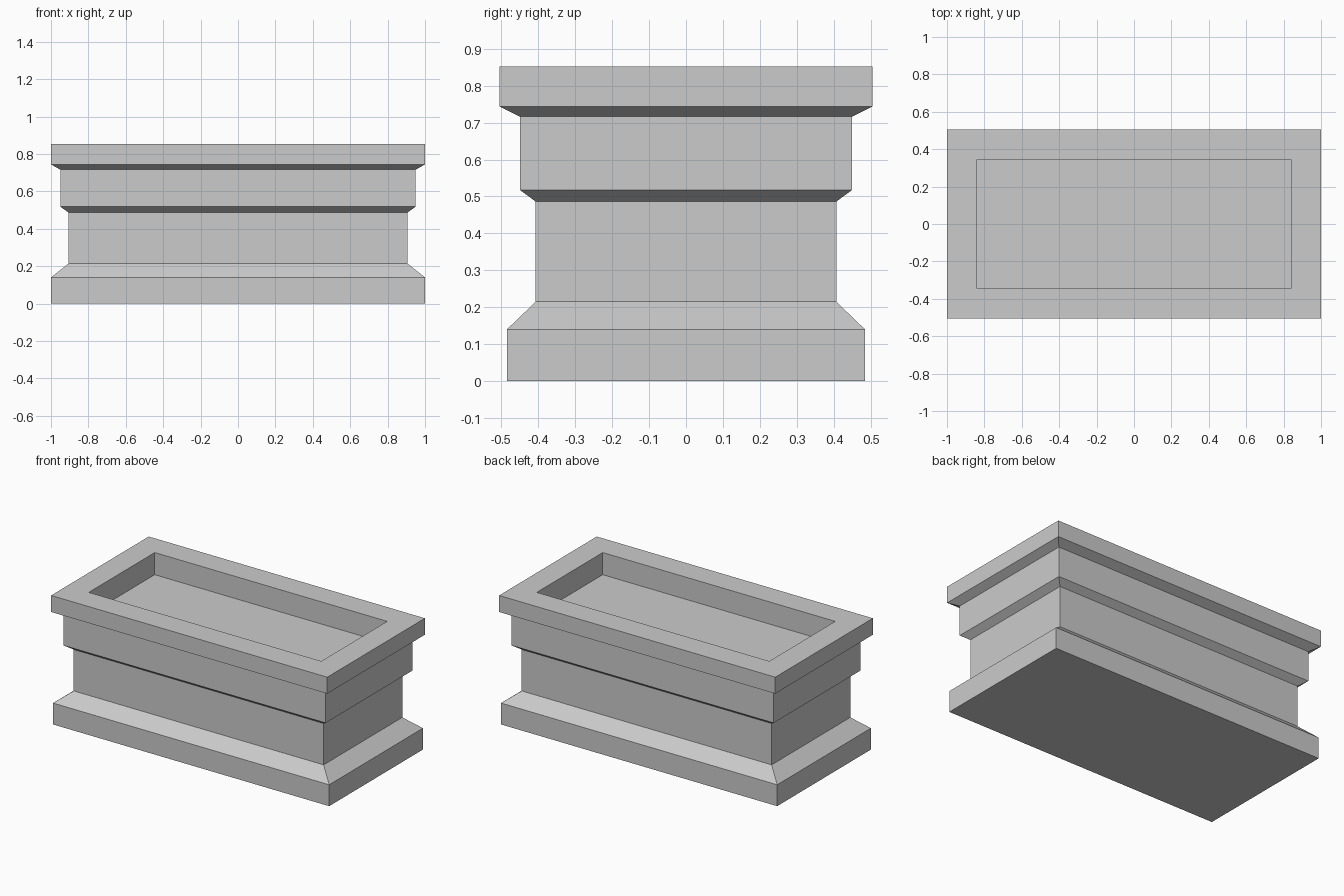
import bpy
import bmesh

cube = bpy.data.objects.get("Cube")
if cube:
    bpy.data.objects.remove(cube, do_unlink=True)

# Plain grey stone
stone = bpy.data.materials.new("grey_stone")
stone.use_nodes = True
colour = (0.6, 0.6, 0.6, 1.0)
stone.diffuse_color = colour
stone.node_tree.nodes["Principled BSDF"].inputs["Base Color"].default_value = colour


def stacked_rectangles(name, levels):
    """Skin a stack of rectangles (half width, half depth, height), capped at both ends."""
    bm = bmesh.new()
    rings = [[bm.verts.new((sx * w, sy * d, z))
              for sx, sy in ((-1, -1), (1, -1), (1, 1), (-1, 1))]
             for w, d, z in levels]
    for low, high in zip(rings, rings[1:]):
        for i in range(4):
            j = (i + 1) % 4
            bm.faces.new((low[i], low[j], high[j], high[i]))
    bm.faces.new(rings[0][::-1])
    bm.faces.new(rings[-1])
    bmesh.ops.recalc_face_normals(bm, faces=bm.faces)
    mesh = bpy.data.meshes.new(name)
    bm.to_mesh(mesh)
    bm.free()
    mesh.materials.append(stone)
    obj = bpy.data.objects.new(name, mesh)
    bpy.context.collection.objects.link(obj)
    return obj


# Moulded planter: plinth, waist, two stepped bands, rim and sunken basin
plinth = [(1.0, 0.485, 0.0), (1.0, 0.485, 0.14)]
waist = [(0.905, 0.407, 0.215), (0.905, 0.407, 0.486)]
band = [(0.95, 0.45, 0.518), (0.95, 0.45, 0.716)]
rim = [(1.0, 0.505, 0.744), (1.0, 0.505, 0.852)]
basin = [(0.842, 0.341, 0.852), (0.842, 0.341, 0.707)]
stacked_rectangles("stone_planter", plinth + waist + band + rim + basin)
